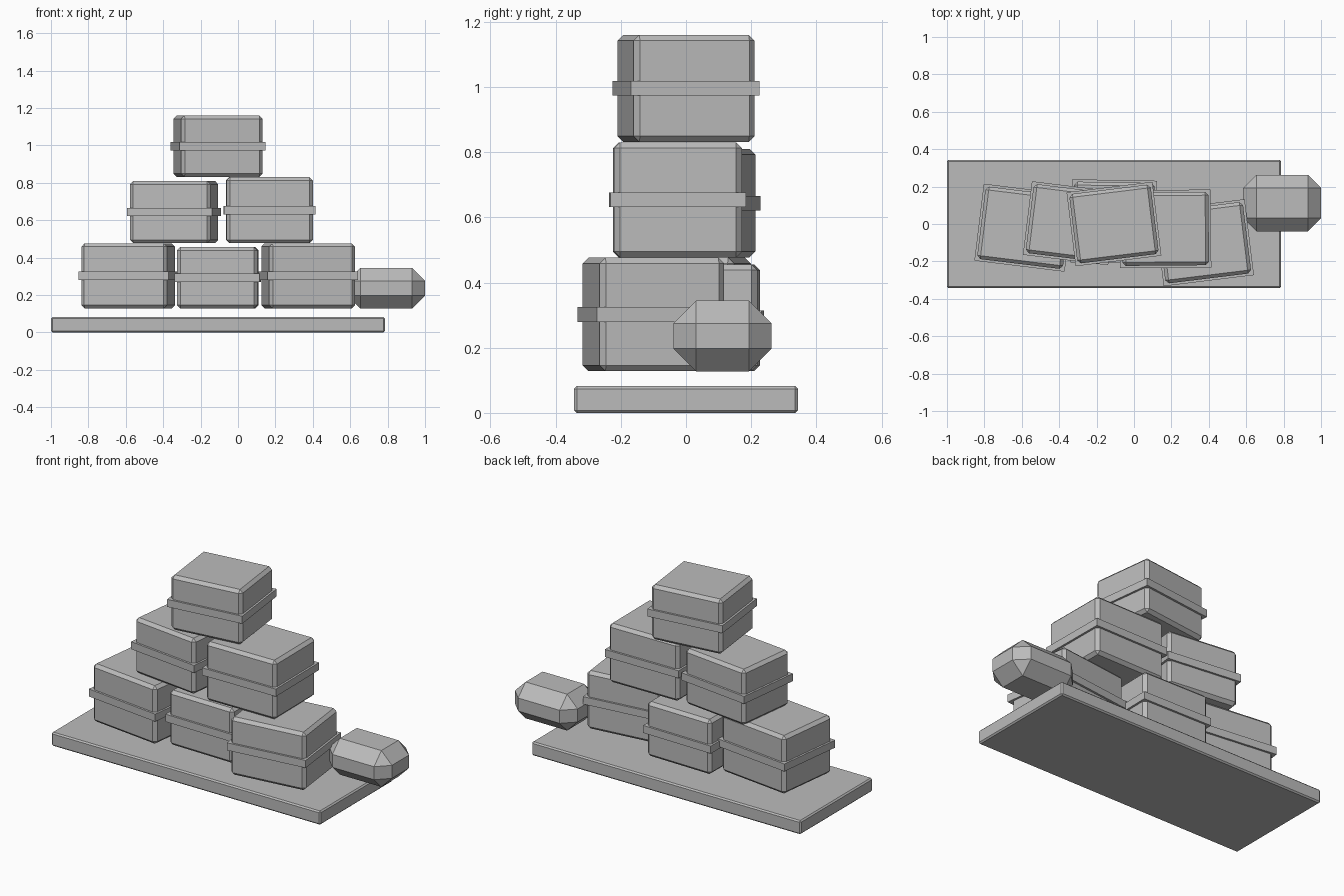
import bpy
import math

cube = bpy.data.objects.get("Cube")
if cube:
    bpy.data.objects.remove(cube, do_unlink=True)

grey = bpy.data.materials.new("plain_grey")
grey.use_nodes = True
COLOUR = (0.5, 0.5, 0.5, 1.0)
grey.diffuse_color = COLOUR
grey.node_tree.nodes["Principled BSDF"].inputs["Base Color"].default_value = COLOUR


def block(name, centre, size, turn=0.0, chamfer=0.0):
    """Box of a given size, turned about z, with flat chamfered edges."""
    bpy.ops.mesh.primitive_cube_add(size=1, location=centre)
    ob = bpy.context.object
    ob.name = name
    for v in ob.data.vertices:
        v.co = [c * s for c, s in zip(v.co, size)]
    ob.rotation_euler.z = math.radians(turn)
    if chamfer:
        bevel = ob.modifiers.new("chamfer", 'BEVEL')
        bevel.width = chamfer
        bevel.segments = 1
    ob.data.materials.append(grey)
    return ob


def strapped_crate(name, x, y, bottom, top, width, depth, turn):
    """Chamfered crate with a raised strap around its middle."""
    mid = (bottom + top) / 2
    block(name, (x, y, mid), (width, depth, top - bottom), turn, 0.018)
    block(name + "_strap", (x, y, mid), (width + 0.024, depth + 0.024, 0.045), turn)


# Base slab
block("base_slab", (-0.107, 0, 0.041), (1.786, 0.686, 0.082), 0, 0.008)

# Pyramid of crates: x, y, bottom, top, width, depth, turn
CRATES = {
    "lower_right_crate": (-0.587, -0.02, 0.128, 0.476, 0.462, 0.39, -7),
    "lower_middle_crate": (-0.108, 0.013, 0.128, 0.456, 0.43, 0.42, -1),
    "lower_left_crate": (0.375, -0.1, 0.128, 0.476, 0.462, 0.385, 7),
    "middle_right_crate": (-0.342, 0.004, 0.477, 0.81, 0.435, 0.372, -7),
    "middle_left_crate": (0.168, -0.026, 0.477, 0.83, 0.463, 0.392, 0.5),
    "top_crate": (-0.107, 0, 0.831, 1.16, 0.438, 0.374, 7),
}
for name, spec in CRATES.items():
    strapped_crate(name, *spec)

# Sack beside the stack
block("side_sack", (0.792, 0.112, 0.236), (0.416, 0.302, 0.218), 0, 0.07)
